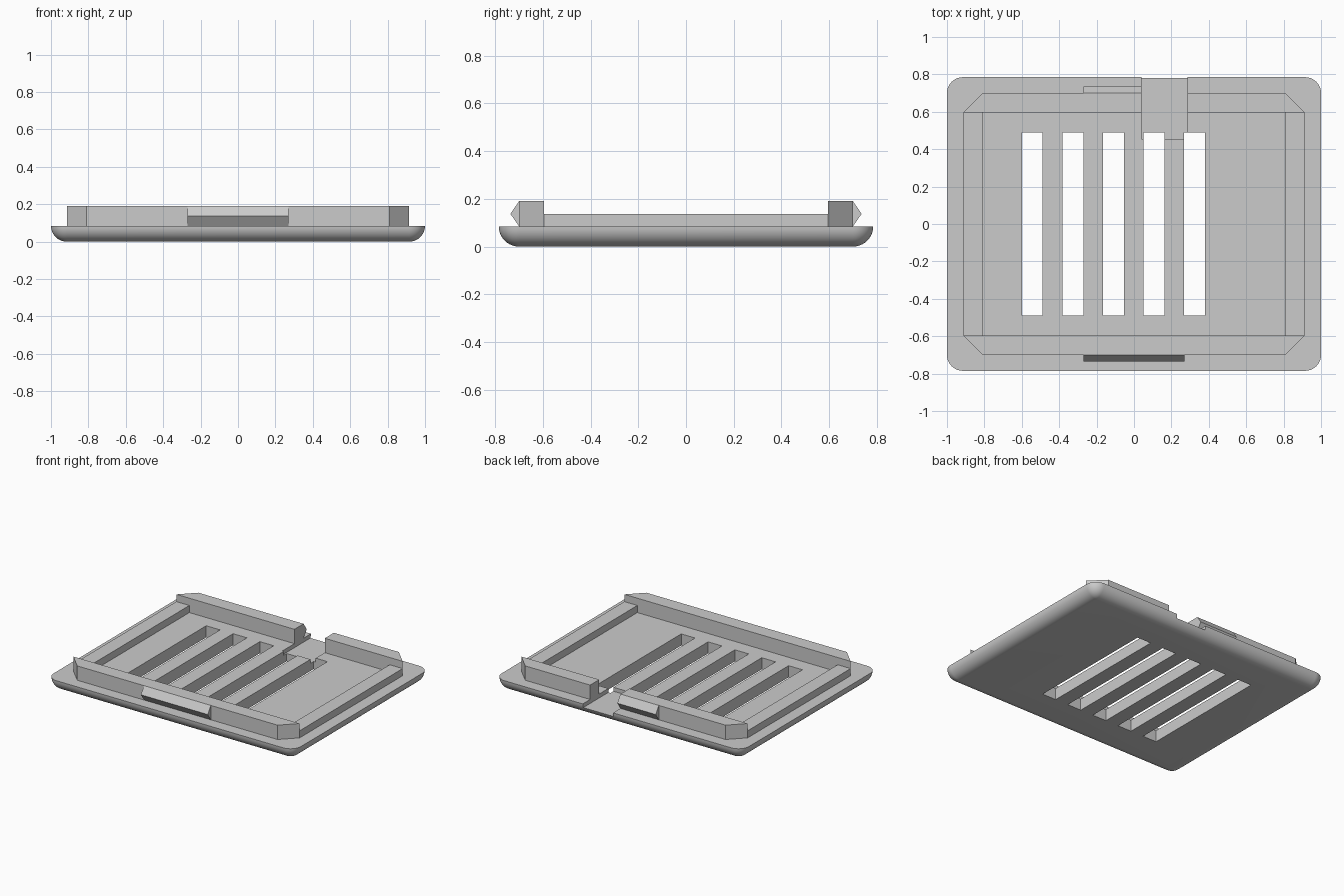
import bpy, bmesh, math

cube = bpy.data.objects.get("Cube")
if cube:
    bpy.data.objects.remove(cube, do_unlink=True)

GREY = (0.6, 0.6, 0.6, 1)
grey = bpy.data.materials.new("plain_grey")
grey.use_nodes = True
grey.diffuse_color = GREY
grey.node_tree.nodes["Principled BSDF"].inputs["Base Color"].default_value = GREY

HX, HY = 1.0, 0.785          # plate half sizes
R = 0.085                    # plate thickness and edge radius
WALL_TOP, RAIL_TOP = 0.19, 0.137
WX, WY, T = 0.915, 0.70, 0.105   # wall extents and thickness
NOTCH = (0.04, 0.285)


def finish(name, bm):
    bmesh.ops.remove_doubles(bm, verts=bm.verts, dist=1e-5)
    bmesh.ops.recalc_face_normals(bm, faces=bm.faces)
    mesh = bpy.data.meshes.new(name)
    bm.to_mesh(mesh)
    bm.free()
    mesh.materials.append(grey)
    obj = bpy.data.objects.new(name, mesh)
    bpy.context.collection.objects.link(obj)
    return obj


def add_prism(bm, base, offset):
    """Extrude a closed polygon along an offset vector."""
    a = [bm.verts.new(p) for p in base]
    b = [bm.verts.new([c + d for c, d in zip(p, offset)]) for p in base]
    bm.faces.new(a)
    bm.faces.new(b)
    for i in range(len(a)):
        j = (i + 1) % len(a)
        bm.faces.new((a[i], a[j], b[j], b[i]))


def prism(name, base, offset):
    bm = bmesh.new()
    add_prism(bm, base, offset)
    return finish(name, bm)


def rect(x0, x1, y0, y1, z):
    return [(x0, y0, z), (x1, y0, z), (x1, y1, z), (x0, y1, z)]


def cut(target, cutter):
    cutter.hide_render = True
    mod = target.modifiers.new("cut", "BOOLEAN")
    mod.operation, mod.solver, mod.object = "DIFFERENCE", "EXACT", cutter
    bpy.context.view_layer.objects.active = target
    bpy.ops.object.modifier_apply(modifier=mod.name)
    bpy.data.objects.remove(cutter, do_unlink=True)


# Base plate: stacked rounded outlines forming a rounded underside
bm = bmesh.new()
STEPS = 10
rings = []
for k in range(STEPS + 1):
    t = math.pi / 2 * k / STEPS
    r, z = R * math.sin(t), R * (1 - math.cos(t))
    ring = []
    for q, (sx, sy) in enumerate(((1, 1), (-1, 1), (-1, -1), (1, -1))):
        for i in range(STEPS + 1):
            a = math.pi / 2 * (q + i / STEPS)
            ring.append(bm.verts.new((sx * (HX - R) + r * math.cos(a),
                                      sy * (HY - R) + r * math.sin(a), z)))
    rings.append(ring)
for lo, hi in zip(rings, rings[1:]):
    for i in range(len(lo)):
        j = (i + 1) % len(lo)
        bm.faces.new((lo[i], lo[j], hi[j], hi[i]))
bm.faces.new(rings[0])
bm.faces.new(rings[-1])
plate = finish("base_plate", bm)

# Shallow notch at the back edge
cut(plate, prism("notch_cutter", rect(*NOTCH, 0.455, 1, 0.056), (0, 0, 0.3)))

# Five long through slots
bm = bmesh.new()
for i in range(5):
    x = -0.6 + 0.217 * i
    add_prism(bm, rect(x, x + 0.112, -0.488, 0.49, -0.1), (0, 0, 0.4))
cut(plate, finish("slot_cutter", bm))

# Smooth only the rounded edge
bpy.ops.object.select_all(action="DESELECT")
plate.select_set(True)
bpy.context.view_layer.objects.active = plate
bpy.ops.object.shade_smooth_by_angle(angle=math.radians(30))

# Tall walls with chamfered outer corners; the back one is split by the notch
rise = (0, 0, WALL_TOP - R)
inner = WY - T
prism("front_wall", [(-WX, -inner, R), (-WX + T, -WY, R),
                     (WX - T, -WY, R), (WX, -inner, R)], rise)
prism("back_wall_right", [(-WX, inner, R), (NOTCH[0], inner, R),
                          (NOTCH[0], WY, R), (-WX + T, WY, R)], rise)
prism("back_wall_left", [(NOTCH[1], inner, R), (WX, inner, R),
                         (WX - T, WY, R), (NOTCH[1], WY, R)], rise)

# Low side rails
for name, s in (("left_rail", 1), ("right_rail", -1)):
    x0, x1 = sorted((s * WX, s * (WX - T)))
    prism(name, rect(x0, x1, -inner, inner, R), (0, 0, RAIL_TOP - R))

# Pointed snap ridges on the outer wall faces
for name, s, x1 in (("front_ridge", -1, 0.27), ("back_ridge", 1, NOTCH[0])):
    prism(name, [(-0.27, s * WY, R), (-0.27, s * (WY + 0.036), RAIL_TOP),
                 (-0.27, s * WY, WALL_TOP)], (x1 + 0.27, 0, 0))
